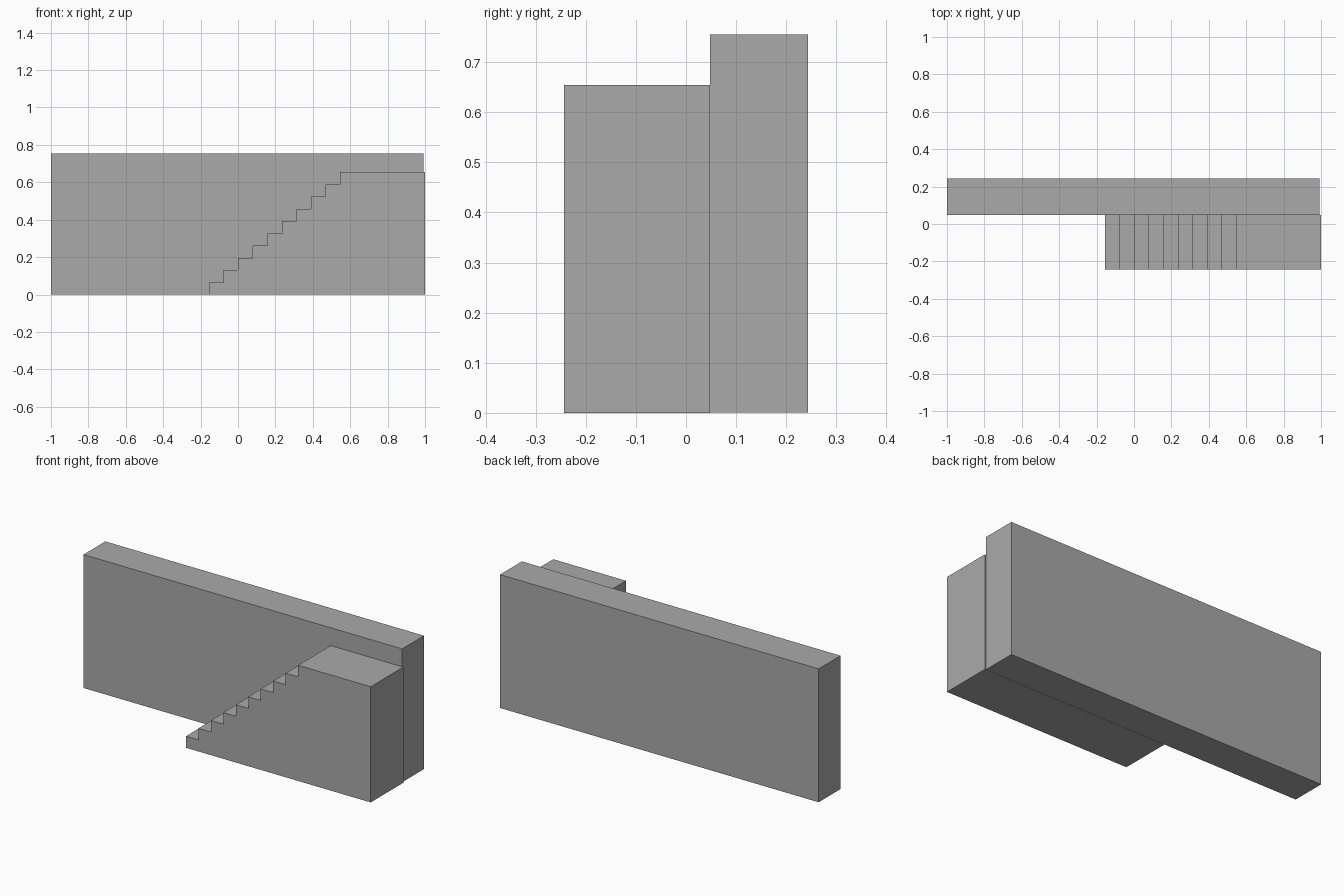
import bpy

if "Cube" in bpy.data.objects:
    bpy.data.objects.remove(bpy.data.objects["Cube"])

STEPS = 10
X0, X1, RUN_END = -0.155, 1.0, 0.546   # stair start, landing end, last riser
TOP = 0.654                            # landing height
Y_FRONT, Y_MID, Y_BACK = -0.243, 0.048, 0.243

grey = bpy.data.materials.new("stone grey")
grey.diffuse_color = (0.4, 0.4, 0.4, 1)
grey.use_nodes = True
grey.node_tree.nodes["Principled BSDF"].inputs["Base Color"].default_value = grey.diffuse_color


def extrude_profile(name, profile, y0, y1):
    """Solid from an x-z outline (counter-clockwise seen from the front)."""
    n = len(profile)
    verts = [(x, y, z) for y in (y0, y1) for x, z in profile]
    faces = [list(range(n)), list(range(2 * n - 1, n - 1, -1))]
    faces += [[(i + 1) % n, i, i + n, (i + 1) % n + n] for i in range(n)]
    mesh = bpy.data.meshes.new(name)
    mesh.from_pydata(verts, [], faces)
    mesh.materials.append(grey)
    obj = bpy.data.objects.new(name, mesh)
    bpy.context.collection.objects.link(obj)
    return obj


# Long wall at the back
extrude_profile("wall", [(-1, 0.001), (0.993, 0.001), (0.993, 0.755), (-1, 0.755)],
                Y_MID, Y_BACK)

# Solid staircase with landing in front of the wall
tread, rise = (RUN_END - X0) / (STEPS - 1), TOP / STEPS
outline = [(X0, 0), (X1, 0), (X1, TOP)]
for i in reversed(range(STEPS)):
    x = X0 + i * tread
    outline.append((x, (i + 1) * rise))
    if i:
        outline.append((x, i * rise))
extrude_profile("staircase", outline, Y_FRONT, Y_MID)
